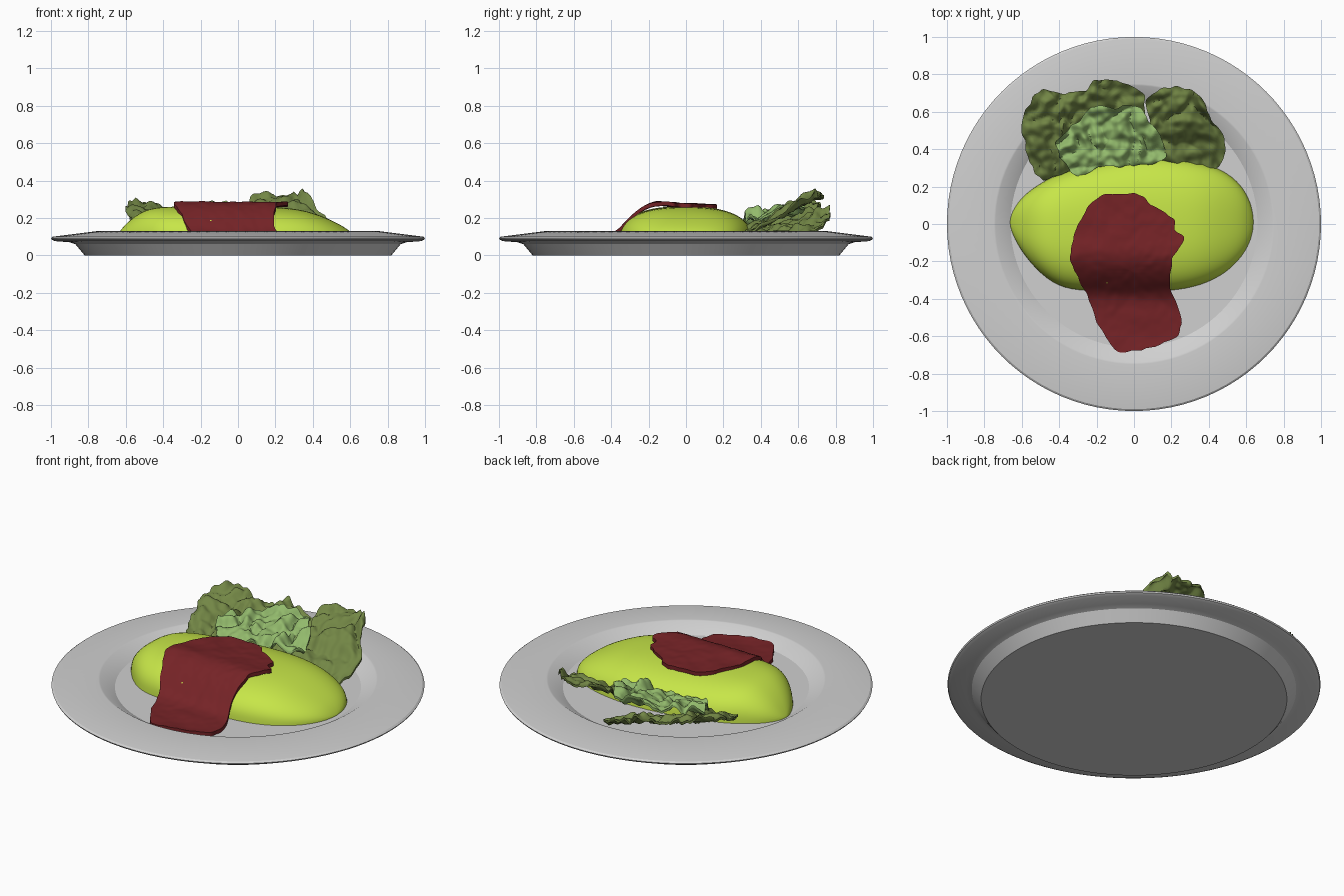
import bpy, bmesh, math
from mathutils import Vector, noise

cube = bpy.data.objects.get("Cube")
if cube:
    bpy.data.objects.remove(cube)


def material(name, rgb):
    mat = bpy.data.materials.new(name)
    mat.use_nodes = True
    mat.diffuse_color = (*rgb, 1)
    bsdf = mat.node_tree.nodes["Principled BSDF"]
    bsdf.inputs["Base Color"].default_value = (*rgb, 1)
    bsdf.inputs["Roughness"].default_value = 0.6
    return mat


def finish(name, bm, mat, angle=60):
    bmesh.ops.remove_doubles(bm, verts=bm.verts, dist=0.0001)
    bmesh.ops.recalc_face_normals(bm, faces=bm.faces)
    mesh = bpy.data.meshes.new(name)
    bm.to_mesh(mesh)
    bm.free()
    mesh.materials.append(mat)
    obj = bpy.data.objects.new(name, mesh)
    bpy.context.collection.objects.link(obj)
    bpy.ops.object.select_all(action="DESELECT")
    obj.select_set(True)
    bpy.context.view_layer.objects.active = obj
    bpy.ops.object.shade_smooth_by_angle(angle=math.radians(angle))
    return obj


def bridge(bm, a, b, closed=True):
    n = len(a)
    for i in range(n if closed else n - 1):
        j = (i + 1) % n
        bm.faces.new((a[i], a[j], b[j], b[i]))


def ramp(table, t):
    """Smoothed lookup in a list of (position, value) pairs."""
    if t <= table[0][0]:
        return table[0][1]
    for (t0, v0), (t1, v1) in zip(table, table[1:]):
        if t <= t1:
            return v0 + (v1 - v0) * (t - t0) / (t1 - t0)
    return table[-1][1]


def closed_curve(points, steps):
    """Closed smooth curve through 2D points."""
    pts = [Vector(p) for p in points]
    n, out = len(pts), []
    for i in range(n):
        p0, p1, p2, p3 = (pts[(i + k - 1) % n] for k in range(4))
        for s in range(steps):
            t = s / steps
            out.append(0.5 * (2 * p1 + (p2 - p0) * t
                              + (2 * p0 - 5 * p1 + 4 * p2 - p3) * t * t
                              + (3 * p1 - p0 - 3 * p2 + p3) * t ** 3))
    return out


def sheet(name, outline, centre, height, mat, thickness, ragged, rings=26):
    """Thin sheet filling an outline, lifted by a height function."""
    bm = bmesh.new()
    centre = Vector(centre)
    edge = []
    for p in closed_curve(outline, 10):
        wobble = noise.noise((p.x * 18, p.y * 18, 3))
        edge.append(p + (p - centre).normalized() * ragged * wobble)
    loops = []
    for r in range(1, rings + 1):
        flat = [centre.lerp(p, r / rings) for p in edge]
        loops.append([bm.verts.new((p.x, p.y, height(p.x, p.y))) for p in flat])
    hub = bm.verts.new((*centre, height(*centre)))
    for i, v in enumerate(loops[0]):
        bm.faces.new((hub, v, loops[0][(i + 1) % len(edge)]))
    for a, b in zip(loops, loops[1:]):
        bridge(bm, a, b)
    bmesh.ops.recalc_face_normals(bm, faces=bm.faces)
    if sum(f.normal.z for f in bm.faces) < 0:
        bmesh.ops.reverse_faces(bm, faces=bm.faces)
    top = bm.faces[:]
    bottom = bmesh.ops.duplicate(bm, geom=bm.verts[:] + bm.edges[:] + top)
    rim = [e for e in bm.edges if e.is_boundary]
    for item in bottom["geom"]:
        if isinstance(item, bmesh.types.BMVert):
            item.co.z -= thickness
    bmesh.ops.bridge_loops(bm, edges=rim)
    return finish(name, bm, mat)


plate_grey = material("plate grey", (0.63, 0.63, 0.63))
omelette_yellow = material("omelette yellow green", (0.57, 0.79, 0.065))
sauce_red = material("sauce red", (0.18, 0.017, 0.02))
leaf_pale = material("pale leaf green", (0.29, 0.49, 0.15))
leaf_dark = material("dark leaf green", (0.17, 0.24, 0.06))

# Plate: turned profile
profile = [(0.82, 0), (0.87, 0.06), (0.9, 0.07), (0.98, 0.076), (0.996, 0.084),
           (1, 0.092), (0.99, 0.1), (0.75, 0.13), (0.74, 0.128), (0.66, 0.078)]
bm = bmesh.new()
segments = 96
loops = []
for r, z in profile:
    turn = [2 * math.pi * i / segments for i in range(segments)]
    loops.append([bm.verts.new((r * math.cos(a), r * math.sin(a), z)) for a in turn])
for a, b in zip(loops, loops[1:]):
    bridge(bm, a, b)
bm.faces.new(loops[0])
bm.faces.new(loops[-1])
finish("plate", bm, plate_grey, 25)

# Omelette: cross sections (x, front, back, top)
base = 0.07
stations = [(-0.665, -0.02, 0.04, 0.08), (-0.61, -0.14, 0.14, 0.165), (-0.5, -0.27, 0.22, 0.25),
            (-0.38, -0.35, 0.28, 0.262), (-0.2, -0.36, 0.32, 0.262), (0, -0.36, 0.36, 0.262),
            (0.2, -0.36, 0.36, 0.26), (0.36, -0.33, 0.33, 0.245), (0.5, -0.26, 0.28, 0.19),
            (0.6, -0.15, 0.18, 0.135), (0.64, -0.04, 0.06, 0.08)]
bm = bmesh.new()
rows = []
for x, front, back, top in stations:
    row = []
    for i in range(19):
        a = math.pi * i / 18
        c, s = -math.cos(a), math.sin(a)
        t = math.copysign(abs(c) ** 0.8, c)
        y = (front + back) / 2 + t * (back - front) / 2
        row.append(bm.verts.new((x, y, base + (top - base) * abs(s) ** 0.8)))
    rows.append(row)
for a, b in zip(rows, rows[1:]):
    bridge(bm, a, b, closed=False)
for row in (rows[0], rows[-1]):
    bm.faces.new(row)
omelette = finish("omelette", bm, omelette_yellow)
omelette.modifiers.new("soften", "SUBSURF").levels = 2
omelette.modifiers["soften"].render_levels = 2

# Sauce: draped over the omelette and onto the plate
drape = [(-0.68, 0.105), (-0.55, 0.1), (-0.43, 0.106), (-0.38, 0.122), (-0.35, 0.15),
         (-0.3, 0.205), (-0.24, 0.255), (-0.19, 0.28), (-0.14, 0.288), (-0.05, 0.279),
         (0.16, 0.272)]


def sauce_height(x, y):
    z = sum(ramp(drape, y + d) for d in (-0.02, 0, 0.02)) / 3
    return z + 0.006 * noise.noise((x * 9, y * 9, 1)) + 0.003 * noise.noise((x * 25, y * 25, 2))


sauce_outline = [(-0.05, 0.16), (0.02, 0.16), (0.1, 0.1), (0.21, 0.03), (0.22, -0.03),
                 (0.27, -0.08), (0.2, -0.2), (0.2, -0.35), (0.25, -0.5), (0.22, -0.61),
                 (0, -0.68), (-0.1, -0.67), (-0.17, -0.57), (-0.25, -0.39), (-0.33, -0.22),
                 (-0.33, -0.1), (-0.26, 0.07), (-0.18, 0.15)]
sheet("sauce", sauce_outline, (-0.02, -0.25), sauce_height, sauce_red, 0.022, 0.012)


# Lettuce: three crinkled leaves leaning on the omelette
def crinkled(plane, seed, amount):
    def height(x, y):
        warp = 0.08 * noise.noise((x * 5, y * 5, seed))
        folds = abs(noise.noise((x * 9 + warp * 20, y * 7, seed + 5))) - 0.2
        fine = noise.noise((x * 22, y * 22, seed + 9))
        return max(0.09, plane(x, y) + amount * (folds + 0.3 * fine))
    return height


left_outline = [(-0.48, 0.24), (-0.55, 0.31), (-0.58, 0.42), (-0.59, 0.56), (-0.51, 0.71),
                (-0.4, 0.7), (-0.27, 0.71), (-0.2, 0.77), (-0.02, 0.75), (0.06, 0.67),
                (0.02, 0.5), (-0.15, 0.36), (-0.35, 0.28)]
right_outline = [(0.05, 0.42), (0.08, 0.55), (0.06, 0.66), (0.14, 0.72), (0.25, 0.73),
                 (0.36, 0.67), (0.41, 0.56), (0.48, 0.46), (0.45, 0.3), (0.3, 0.31), (0.15, 0.33)]
pale_outline = [(-0.3, 0.26), (-0.37, 0.32), (-0.42, 0.41), (-0.36, 0.5), (-0.27, 0.57),
                (-0.22, 0.63), (-0.1, 0.62), (0.01, 0.63), (0.1, 0.53), (0.17, 0.41),
                (0.14, 0.33), (0, 0.31), (-0.15, 0.31)]
sheet("left_leaf", left_outline, (-0.28, 0.52),
      crinkled(lambda x, y: 0.12 + 0.33 * (y - 0.25) - 0.27 * (x + 0.4), 1, 0.08),
      leaf_dark, 0.014, 0.022)
sheet("right_leaf", right_outline, (0.26, 0.5),
      crinkled(lambda x, y: min(0.325, 0.115 + 0.54 * (y - 0.3)), 2, 0.06),
      leaf_dark, 0.014, 0.018)
sheet("pale_leaf", pale_outline, (-0.13, 0.45),
      crinkled(lambda x, y: 0.195 + 0.2 * (y - 0.3), 3, 0.09),
      leaf_pale, 0.014, 0.02)
